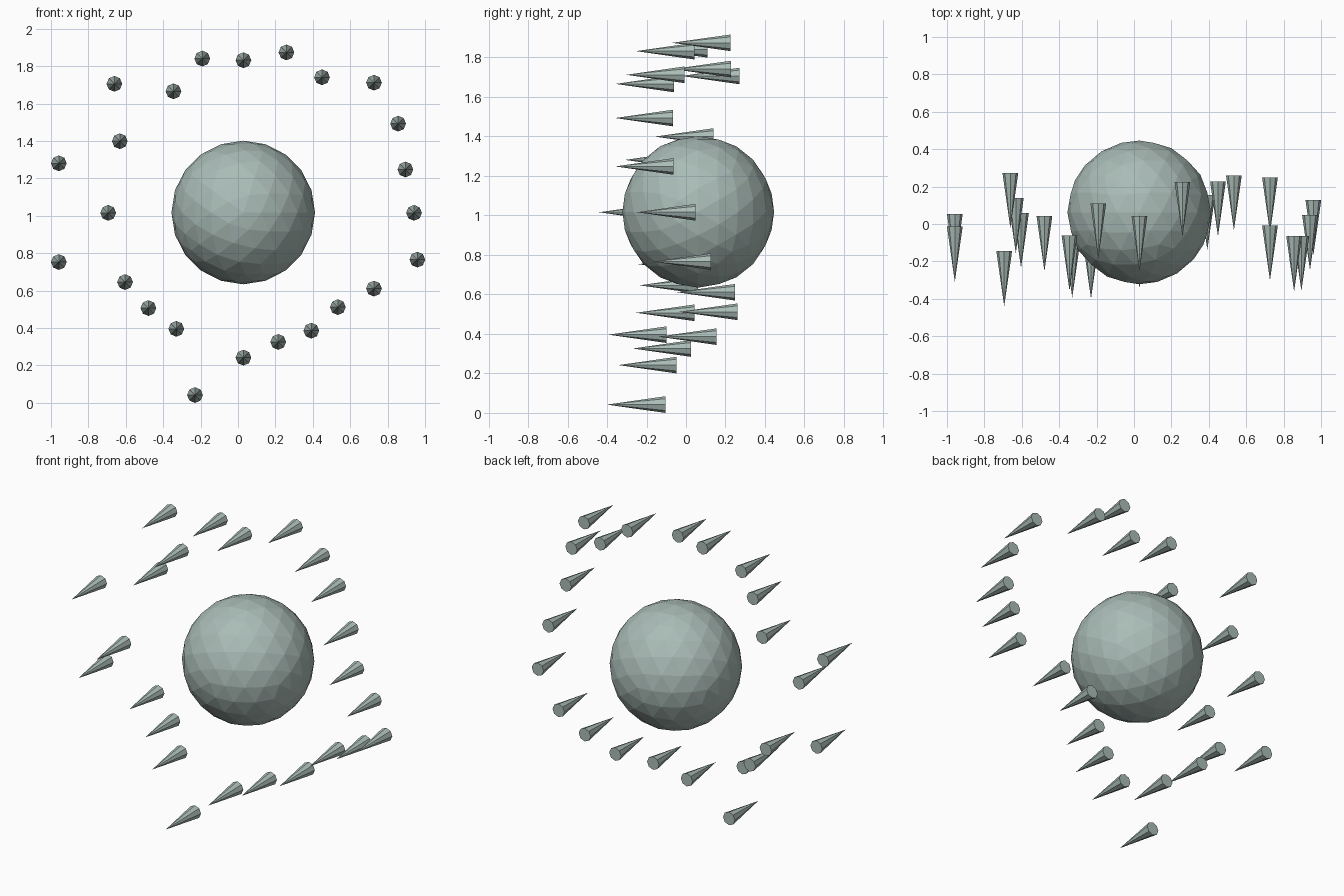
import bpy, math

# Muted grey-green for every part
mat = bpy.data.materials.new("grey_green")
mat.diffuse_color = (.40, .50, .47, 1)

# Central low-poly ball, pole facing front
bpy.ops.mesh.primitive_ico_sphere_add(subdivisions=3, radius=0.384, location=(0.028, 0.062, 1.018),
                                      rotation=(math.pi / 2, 0, 0))
bpy.context.object.name = "core_ball"
bpy.context.object.data.materials.append(mat)

# Ring of spikes: x, z, and y of the flat base; tips point to the front
R, L = 0.042, 0.295
DX, DZ = 0.003, -0.004
spikes = [
    (-.664, .272, 1.71), (-.348, -.062, 1.67), (-.194, .11, 1.845), (.026, .042, 1.836),
    (.256, .225, 1.878), (.446, .228, 1.745), (.724, -.008, 1.716), (.853, -.065, 1.497),
    (.892, -.063, 1.252), (.938, .047, 1.02), (.956, .127, .77), (.724, .248, .615),
    (.531, .26, .516), (.389, .155, .39), (.212, .025, .33), (.026, -.048, .246),
    (-.233, -.105, .046), (-.333, -.098, .4), (-.482, .042, .511), (-.607, .06, .65),
    (-.961, .053, .757), (-.697, -.145, 1.02), (-.961, -.014, 1.285), (-.635, .138, 1.403),
]
for i, (x, y, z) in enumerate(spikes):
    bpy.ops.mesh.primitive_cone_add(vertices=8, radius1=R, radius2=0, depth=L,
                                    location=(x + DX, y - L / 2, z + DZ), rotation=(math.pi / 2, 0, 0))
    bpy.context.object.name = f"spike_{i + 1:02d}"
    bpy.context.object.data.materials.append(mat)
